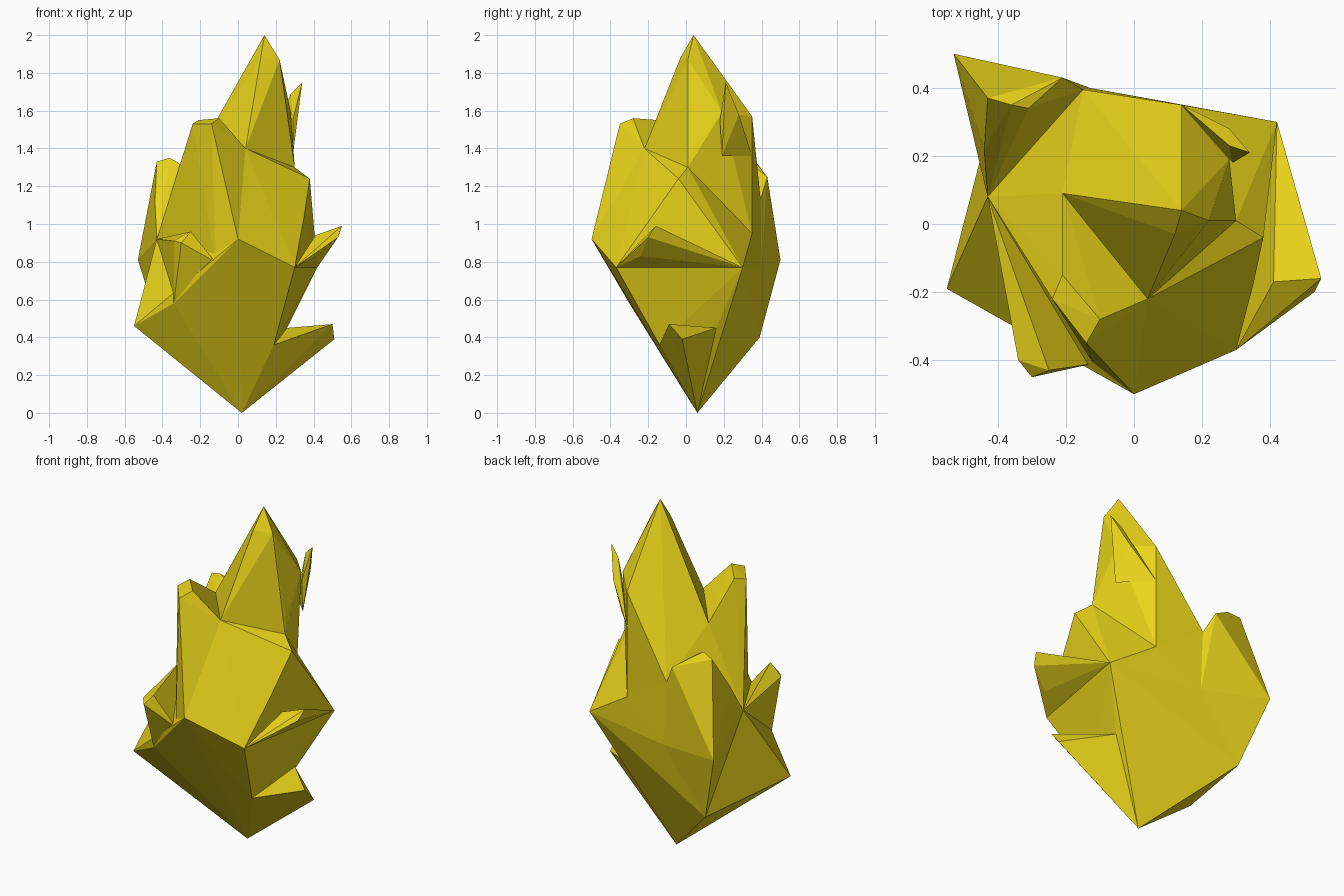
import bpy, bmesh

if "Cube" in bpy.data.objects:
    bpy.data.objects.remove(bpy.data.objects["Cube"])

gold = bpy.data.materials.new("gold")
gold.diffuse_color = (0.82, 0.66, 0.01, 1)
gold.use_nodes = True
gold.node_tree.nodes["Principled BSDF"].inputs["Base Color"].default_value = gold.diffuse_color

# Corners shared by neighbouring shards
FOOT = (.02, .06, 0)
LEFT = (-.55, -.19, .46)
LEFT_HIP = (-.43, .08, .92)
BACK_LOW = (-.40, .39, .40)
BACK_MID = (-.13, .40, .76)
BACK_NOTCH = (-.15, .395, 1.13)
BACK_RIGHT = (.14, .35, .95)
RIGHT_HIP = (.42, .30, .77)
RIGHT_LOW = (.26, .16, .45)
FRONT_LOW = (.19, -.14, .36)
FRONT_RIGHT = (.30, -.37, .77)
FRONT = (0, -.50, .92)
FRONT_LEFT = (-.12, -.41, .80)
LEFT_LOW = (-.34, -.30, .58)
FRONT_NOTCH = (.04, -.22, 1.40)
LEFT_NOTCH = (-.21, .09, 1.38)
RIGHT_NOTCH = (.30, .01, 1.30)


def shard(name, *points):
    """Flat-faced convex shard stretched over its corner points."""
    bm = bmesh.new()
    for p in points:
        bm.verts.new(p)
    res = bmesh.ops.convex_hull(bm, input=bm.verts[:])
    spare = [v for v in bm.verts if not v.link_faces]
    bmesh.ops.delete(bm, geom=spare, context='VERTS')
    bmesh.ops.recalc_face_normals(bm, faces=bm.faces[:])
    me = bpy.data.meshes.new(name)
    bm.to_mesh(me)
    bm.free()
    me.materials.append(gold)
    ob = bpy.data.objects.new(name, me)
    bpy.context.collection.objects.link(ob)
    return ob


# Pointed lower body
shard("base", FOOT, LEFT, LEFT_HIP, BACK_LOW, BACK_MID, RIGHT_HIP, RIGHT_LOW,
      FRONT_LOW, FRONT_RIGHT, FRONT, FRONT_LEFT, LEFT_LOW)

# Middle body
shard("core", FRONT, FRONT_RIGHT, FRONT_LEFT, LEFT_HIP, BACK_MID, BACK_NOTCH,
      BACK_RIGHT, RIGHT_HIP, RIGHT_NOTCH, FRONT_NOTCH, LEFT_NOTCH,
      (.38, -.04, 1.24), (.35, -.18, 1.04))

# Tallest tongue
shard("main_flame", (.14, .04, 2), (.12, -.03, 1.88), (.22, .01, 1.87),
      (.16, .09, 1.88), (.14, .35, 1.57), (.28, .19, 1.59), (.29, .03, 1.40),
      FRONT_NOTCH, LEFT_NOTCH, RIGHT_NOTCH, BACK_NOTCH, BACK_RIGHT)

# Blunt front tongue
shard("front_flame", (-.14, -.35, 1.53), (-.10, -.28, 1.56), (-.21, -.15, 1.55),
      (-.24, -.22, 1.53), FRONT_NOTCH, LEFT_NOTCH, FRONT, LEFT_HIP, FRONT_LEFT)

# Back left tongue
shard("back_flame", (-.53, .50, .81), (-.43, .37, 1.33), (-.36, .35, 1.35),
      (-.31, .34, 1.32), (-.21, .43, 1.25), (-.44, .22, 1.12),
      BACK_LOW, BACK_MID, BACK_NOTCH, LEFT_HIP)

# Small tongue at the front left
shard("left_flame", (-.34, -.40, .91), (-.30, -.45, .90), (-.25, -.43, .96),
      LEFT_LOW, FRONT_LEFT, LEFT_HIP)

# Small spike high on the right
shard("upper_spike", (.34, .21, 1.75), (.28, .23, 1.69), (.28, .28, 1.58),
      (.29, .18, 1.55), (.14, .35, 1.36), (.29, .19, 1.36))

# Beak-like spike on the right
shard("side_spike", (.55, -.16, .99), (.53, -.20, .93), (.51, -.11, .92),
      (.42, -.24, .83), (.41, -.17, .94), FRONT_RIGHT, RIGHT_HIP)

# Low spike on the right
shard("low_spike", (.50, -.09, .47), (.51, -.02, .39), RIGHT_LOW, FRONT_LOW, FOOT)
